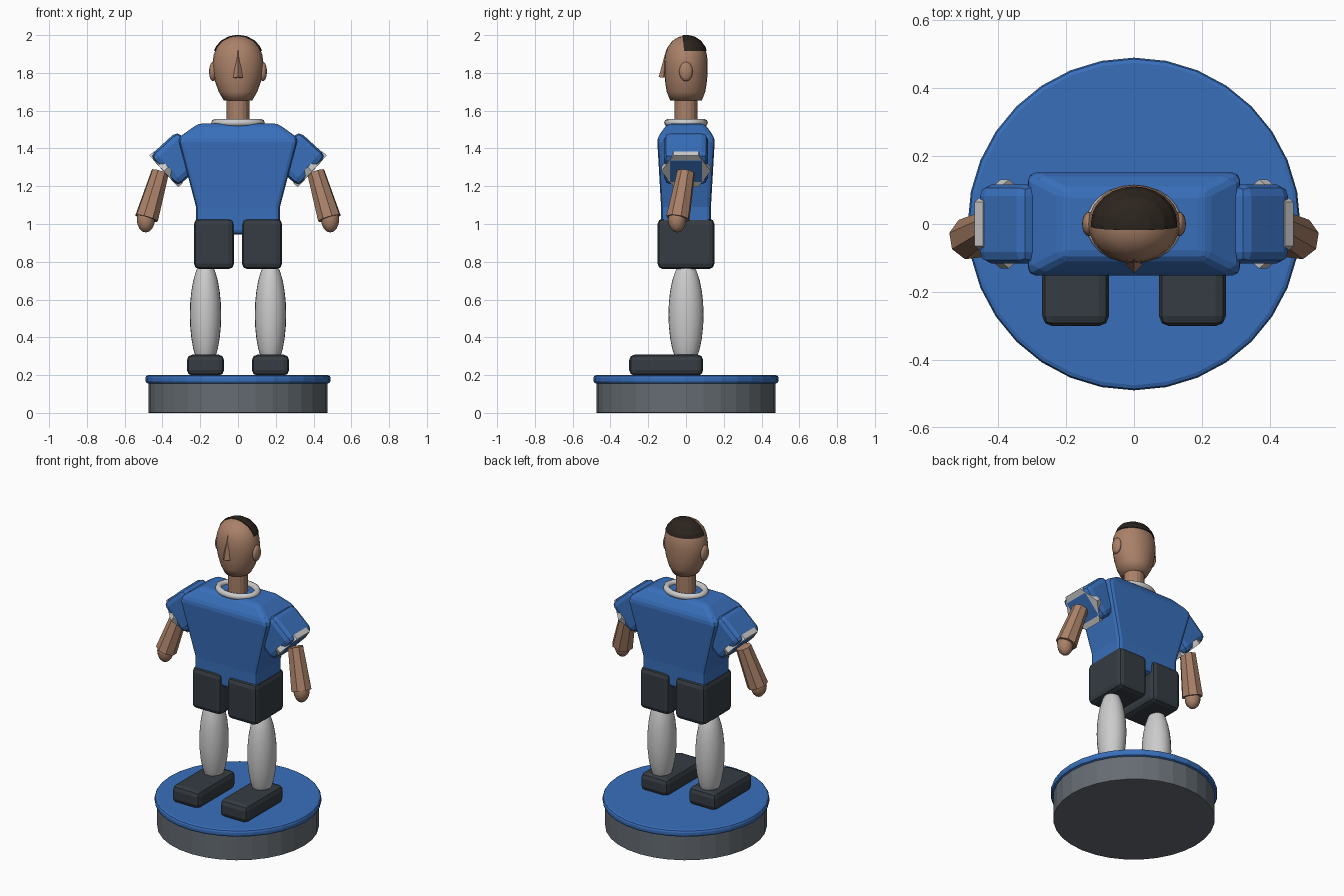
import bpy, bmesh, math
from mathutils import Vector, Matrix

if "Cube" in bpy.data.objects:
    bpy.data.objects.remove(bpy.data.objects["Cube"])


def mat(name, c):
    m = bpy.data.materials.new(name)
    m.diffuse_color = (*c, 1)
    m.use_nodes = True
    m.node_tree.nodes["Principled BSDF"].inputs["Base Color"].default_value = m.diffuse_color
    return m


BLUE = mat("blue", (0.04, 0.16, 0.50))
DARK = mat("dark", (0.035, 0.045, 0.055))
WHITE = mat("white", (0.75, 0.77, 0.75))
SKIN = mat("skin", (0.40, 0.22, 0.14))
HAIR = mat("hair", (0.025, 0.018, 0.013))
STONE = mat("stone", (0.13, 0.15, 0.17))


def finish(name, bm, m, bevel=0, segs=2, smooth=False):
    bmesh.ops.recalc_face_normals(bm, faces=bm.faces[:])
    for f in bm.faces:
        f.smooth = smooth
    me = bpy.data.meshes.new(name)
    bm.to_mesh(me)
    bm.free()
    me.materials.append(m)
    ob = bpy.data.objects.new(name, me)
    bpy.context.collection.objects.link(ob)
    if bevel:
        b = ob.modifiers.new("bevel", 'BEVEL')
        b.width, b.segments, b.limit_method = bevel, segs, 'ANGLE'
    return ob


def box(name, loc, size, m, bevel, rot=Matrix()):
    bm = bmesh.new()
    bmesh.ops.create_cube(bm, size=1)
    bm.transform(Matrix.Translation(loc) @ rot @ Matrix.Diagonal((*size, 1)))
    return finish(name, bm, m, bevel)


def rod(name, a, b, r1, r2, sides, m, bevel=0, spin=0, smooth=False):
    a, b = Vector(a), Vector(b)
    bm = bmesh.new()
    bmesh.ops.create_cone(bm, cap_ends=True, segments=sides, radius1=r1, radius2=r2, depth=(b - a).length)
    q = (b - a).to_track_quat('Z', 'Y').to_matrix().to_4x4()
    bm.transform(Matrix.Translation((a + b) / 2) @ q @ Matrix.Rotation(spin, 4, 'Z'))
    return finish(name, bm, m, bevel)


def ball(name, loc, radii, m, u=24, v=14):
    bm = bmesh.new()
    bmesh.ops.create_uvsphere(bm, u_segments=u, v_segments=v, radius=1)
    bm.transform(Matrix.Translation(loc) @ Matrix.Diagonal((*radii, 1)))
    return finish(name, bm, m, smooth=True)


def loft(rings, closed=True):
    bm = bmesh.new()
    rows = [[bm.verts.new(p) for p in r] for r in rings]
    n = len(rows[0])
    for a, b in zip(rows, rows[1:]):
        for i in range(n):
            bm.faces.new((a[i], a[(i + 1) % n], b[(i + 1) % n], b[i]))
    bm.faces.new(rows[0][::-1])
    bm.faces.new(rows[-1])
    return bm


# Display base
rod("base", (0, 0, 0), (0, 0, 0.17), 0.475, 0.475, 32, STONE, 0.004)
rod("base_top", (0, 0, 0.155), (0, 0, 0.2), 0.49, 0.49, 32, BLUE, 0.015)

# Shirt body
body = [(0.222, 0.132, 0.945), (0.222, 0.132, 1.09), (0.318, 0.153, 1.455), (0.21, 0.098, 1.532)]
finish("shirt", loft([[(-x, -y, z), (x, -y, z), (x, y, z), (-x, y, z)] for x, y, z in body]),
       BLUE, 0.022)

# Neck and collar
rod("neck", (0, 0, 1.5), (0, 0, 1.69), 0.061, 0.061, 16, SKIN)
rings = []
bm = bmesh.new()
N, K = 24, 8
vs = [[bm.verts.new(((0.122 + 0.02 * math.cos(b)) * math.cos(a),
                     (0.096 + 0.02 * math.cos(b)) * math.sin(a),
                     1.536 + 0.02 * math.sin(b)))
       for b in [2 * math.pi * k / K for k in range(K)]]
      for a in [2 * math.pi * i / N for i in range(N)]]
for i in range(N):
    for k in range(K):
        j, l = (i + 1) % N, (k + 1) % K
        bm.faces.new((vs[i][k], vs[j][k], vs[j][l], vs[i][l]))
finish("collar", bm, WHITE, smooth=True)

# Head, lathed with an oval section, and the hair cap cut from the same form
prof = [(0.076, 0.084, 1.655), (0.102, 0.102, 1.70), (0.122, 0.111, 1.755), (0.133, 0.115, 1.81),
        (0.135, 0.115, 1.85), (0.129, 0.111, 1.895), (0.113, 0.098, 1.935), (0.085, 0.074, 1.968),
        (0.045, 0.04, 1.99), (0.008, 0.008, 1.997)]


def head_form(grow, lift):
    return loft([[((x + grow) * math.cos(t), (y + grow) * math.sin(t), z + lift)
                  for t in [2 * math.pi * i / 24 for i in range(24)]] for x, y, z in prof])


head = finish("head", head_form(0, 0), SKIN, smooth=True)
bm = head_form(0.005, 0.003)
for co, no in [((0, 0, 1.915), (0, 0, -1)), ((0, -0.01, 1.915), (0, -1, -0.1))]:
    cut = bmesh.ops.bisect_plane(bm, geom=bm.verts[:] + bm.edges[:] + bm.faces[:],
                                 plane_co=co, plane_no=no, clear_outer=True)
    bmesh.ops.holes_fill(bm, edges=[e for e in bm.edges if e.is_boundary])
finish("hair", bm, HAIR)

# Nose
rod("nose", (0, -0.119, 1.775), (0, -0.104, 1.925), 0.026, 0, 4, SKIN)

# Paired parts
for s, side in ((-1, "right"), (1, "left")):
    ball(side + "_ear", (s * 0.133, 0, 1.807), (0.02, 0.036, 0.051), SKIN, 16, 10)
    # Sleeve and cuff along the shoulder slope
    start, end = Vector((s * 0.247, 0, 1.412)), Vector((s * 0.393, 0, 1.279))
    d = (end - start).normalized()
    perp = Vector((0, 1, 0)).cross(d)
    rot = Matrix((perp, (0, 1, 0), d)).transposed().to_4x4()
    box(side + "_sleeve", (start + end) / 2, (0.22, 0.234, (end - start).length + 0.002), BLUE, 0.035, rot)
    cuff = rod(side + "_cuff", end - d * 0.033, end, 0.131, 0.131, 6, WHITE)
    # put two cuff corners on the y axis
    if max(abs(v.co.y) for v in cuff.data.vertices) < 0.125:
        piv = Matrix.Translation(end)
        cuff.data.transform(piv @ Matrix.Rotation(math.pi / 6, 4, d) @ piv.inverted())
    # Forearm and hand
    rod(side + "_forearm", (s * 0.412, 0, 1.275), (s * 0.484, -0.043, 1.03), 0.048, 0.064, 8, SKIN)
    ball(side + "_hand", (s * 0.488, -0.047, 1.025), (0.048, 0.048, 0.07), SKIN, 12, 8)
    # Leg
    box(side + "_shorts_leg", (s * 0.127, 0, 0.895), (0.213, 0.302, 0.268), DARK, 0.03)
    ball(side + "_sock", (s * 0.172, 0, 0.52), (0.083, 0.093, 0.29), WHITE)
    box(side + "_shoe", (s * 0.172, -0.105, 0.253), (0.197, 0.392, 0.112), DARK, 0.03)
